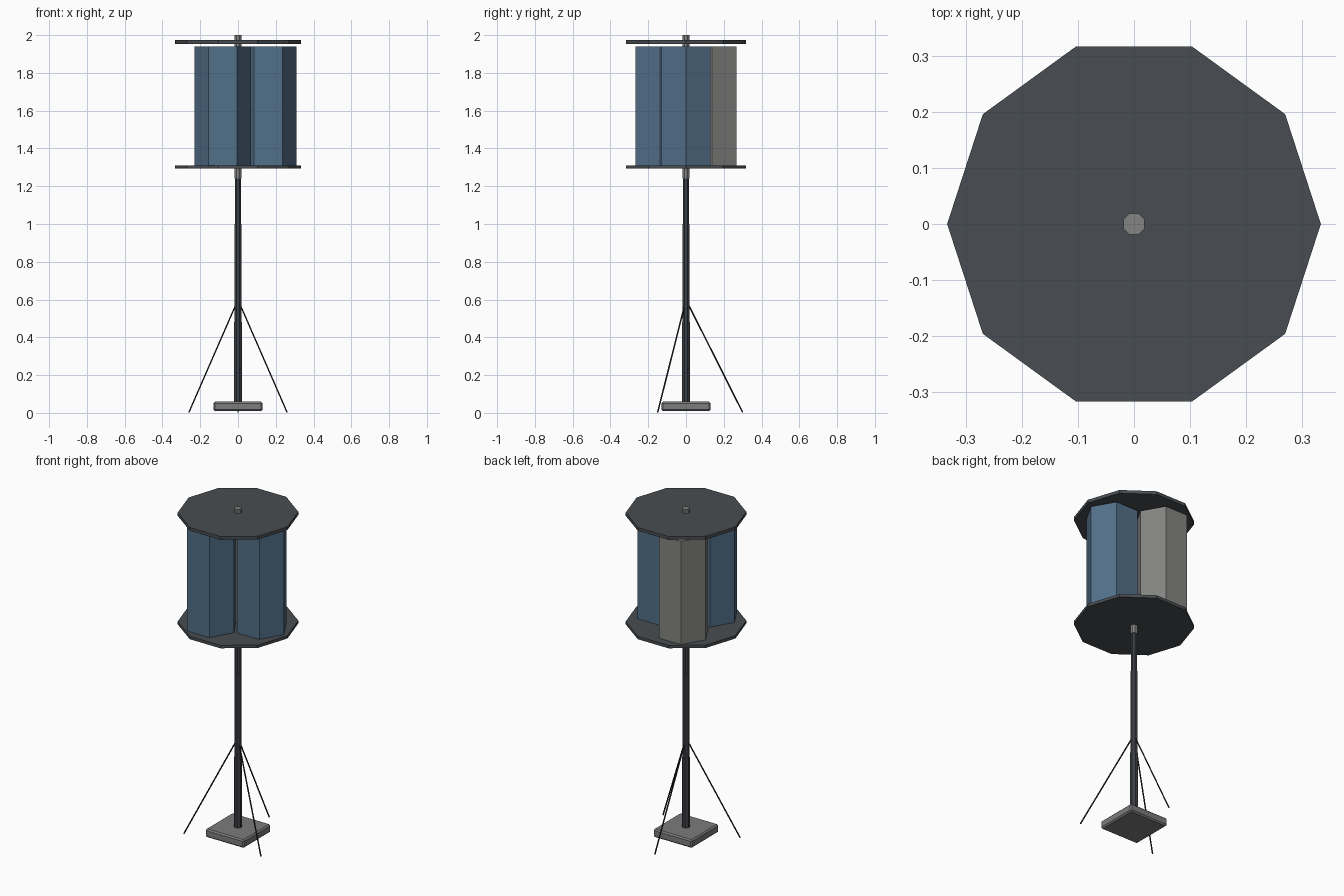
import bpy, math
from mathutils import Vector

if "Cube" in bpy.data.objects:
    bpy.data.objects.remove(bpy.data.objects["Cube"])

def mat(name, rgb):
    m = bpy.data.materials.new(name)
    m.diffuse_color = (*rgb, 1)
    m.use_nodes = True
    m.node_tree.nodes["Principled BSDF"].inputs["Base Color"].default_value = m.diffuse_color
    return m

BLUE = mat("slate_blue", (0.085, 0.16, 0.25))
GREY = mat("light_grey", (0.23, 0.23, 0.22))
PLATE = mat("charcoal", (0.065, 0.073, 0.082))
POLE = mat("dark_steel", (0.045, 0.05, 0.06))
STONE = mat("base_grey", (0.2, 0.2, 0.2))
WIRE = mat("black_wire", (0.02, 0.02, 0.02))

def finish(name, m):
    o = bpy.context.object
    o.name = name
    o.data.materials.append(m)
    return o

# upright prism; first vertex points along angle a (from +x)
def prism(name, n, r, z0, z1, m, x=0, y=0, a=0.0):
    bpy.ops.mesh.primitive_cylinder_add(vertices=n, radius=r, depth=z1 - z0,
        location=(x, y, (z0 + z1) / 2), rotation=(0, 0, a - math.pi / 2))
    return finish(name, m)

# thin rod between two points
def rod(name, p, q, r, m):
    p, q = Vector(p), Vector(q)
    d = q - p
    bpy.ops.mesh.primitive_cylinder_add(vertices=6, radius=r, depth=d.length,
                                        location=(p + q) / 2)
    bpy.context.object.rotation_euler = d.to_track_quat('Z', 'Y').to_euler()
    return finish(name, m)

# foot block
bpy.ops.mesh.primitive_cube_add(size=1, location=(0, 0, 0.034))
base = finish("base_block", STONE)
base.scale = (0.262, 0.262, 0.05)
bpy.ops.object.transform_apply(location=False, rotation=False, scale=True)
bev = base.modifiers.new("bevel", 'BEVEL')
bev.width, bev.segments = 0.008, 1

# stepped mast and rotor shaft
E = math.pi / 8
prism("mast_lower", 8, 0.0235, 0.05, 0.48, POLE, a=E)
prism("mast_middle", 8, 0.021, 0.48, 1.0, POLE, a=E)
prism("mast_upper", 8, 0.0185, 1.0, 1.25, POLE, a=E)
prism("rotor_shaft", 8, 0.0205, 1.24, 2.0, GREY, a=E)

# end plates
prism("lower_plate", 10, 0.333, 1.293, 1.311, PLATE)
prism("upper_plate", 10, 0.333, 1.954, 1.974, PLATE)

# three rotor drums, the rear left one grey
for i, m in enumerate((BLUE, GREY, BLUE)):
    a = math.radians(120 * i)
    prism(f"rotor_drum_{i}", 6, 0.15, 1.305, 1.94, m,
          0.16 * math.cos(a), 0.16 * math.sin(a), a)

# three guy wires
for i in range(3):
    a = math.radians(90 + 120 * i)
    c, s = math.cos(a), math.sin(a)
    rod(f"guy_wire_{i}", (0.012 * c, 0.012 * s, 0.575), (0.3 * c, 0.3 * s, 0.003), 0.004, WIRE)
